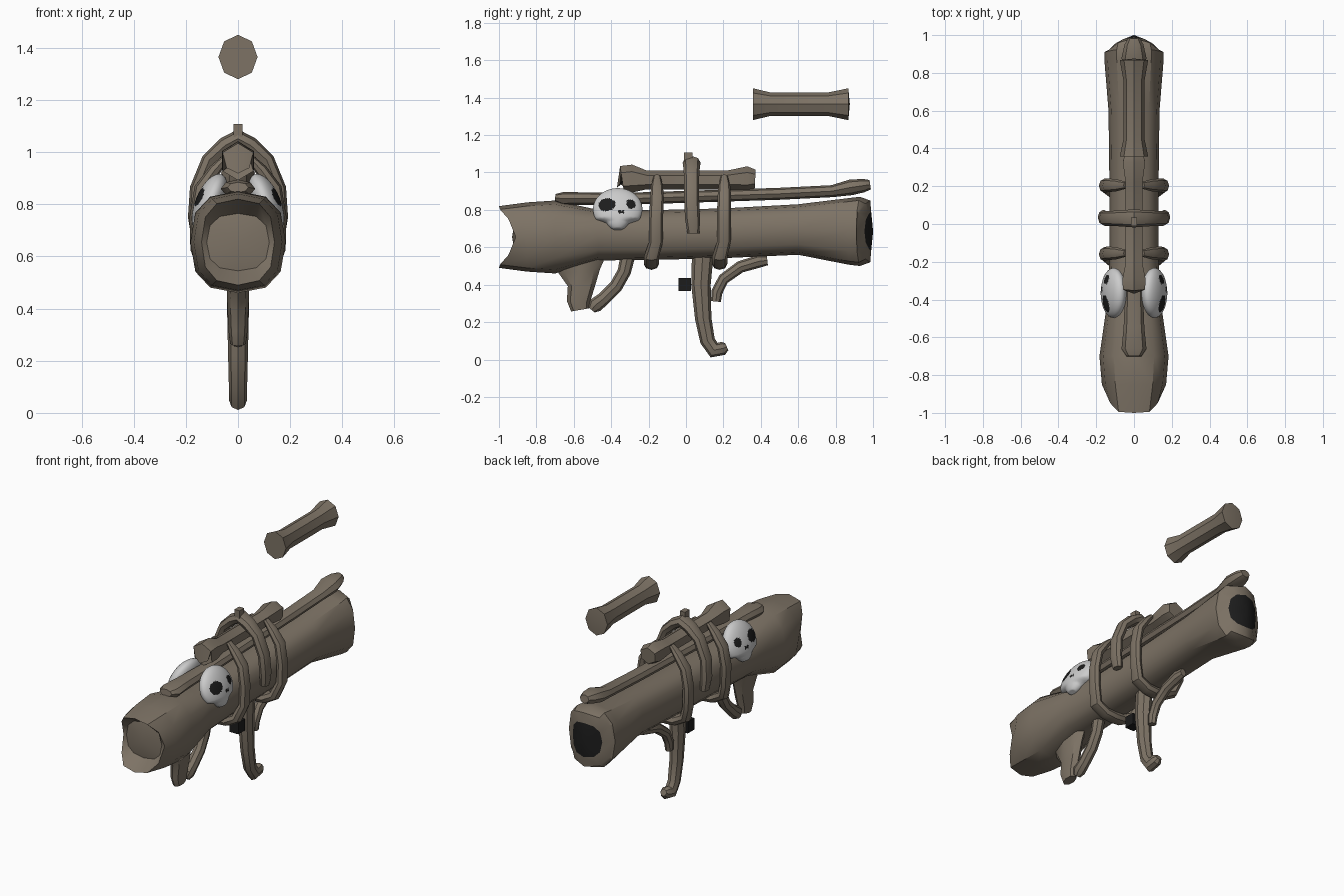
import bpy, bmesh
from math import sin, cos, pi, radians
from mathutils import Vector, Matrix

if "Cube" in bpy.data.objects:
    bpy.data.objects.remove(bpy.data.objects["Cube"])


def material(name, rgb):
    m = bpy.data.materials.new(name)
    m.use_nodes = True
    m.diffuse_color = (*rgb, 1)
    m.node_tree.nodes["Principled BSDF"].inputs["Base Color"].default_value = (*rgb, 1)
    return m


BONE = material("aged bone brown", (0.205, 0.17, 0.13))
DARK = material("hollow black", (0.012, 0.012, 0.012))
PALE = material("pale skull grey", (0.6, 0.6, 0.6))
X, Y = Vector((1, 0, 0)), Vector((0, 1, 0))


def finish(name, bm, mats, angle=35):
    bmesh.ops.recalc_face_normals(bm, faces=bm.faces)
    me = bpy.data.meshes.new(name)
    bm.to_mesh(me)
    bm.free()
    for m in mats:
        me.materials.append(m)
    ob = bpy.data.objects.new(name, me)
    bpy.context.collection.objects.link(ob)
    bpy.ops.object.select_all(action="DESELECT")
    ob.select_set(True)
    bpy.context.view_layer.objects.active = ob
    bpy.ops.object.shade_smooth_by_angle(angle=radians(angle))
    return ob


def loft(name, rings, dark_caps=(0, 0), bulge=(0, 0), angle=35):
    """Skin a list of point rings; caps are fans whose centre is pushed out by bulge."""
    bm = bmesh.new()
    loops = [[bm.verts.new(p) for p in ring] for ring in rings]
    n = len(loops[0])
    for a, b in zip(loops, loops[1:]):
        for i in range(n):
            j = (i + 1) % n
            bm.faces.new((a[i], a[j], b[j], b[i]))
    for k, (ring, near) in enumerate(((loops[0], loops[1]), (loops[-1], loops[-2]))):
        mid = sum((v.co for v in ring), Vector()) / n
        out = mid - sum((v.co for v in near), Vector()) / n
        if out.length > 0:
            out.normalize()
        hub = bm.verts.new(mid + out * bulge[k])
        for i in range(n):
            f = bm.faces.new((ring[i], ring[(i + 1) % n], hub))
            f.material_index = dark_caps[k]
    return finish(name, bm, [BONE, DARK], angle)


def tube(name, pts, ref=X, sides=8, **kw):
    """Swept bone: each point is (position, radius along ref, radius across ref)."""
    rings = []
    for i, (p, ra, rb) in enumerate(pts):
        t = Vector(pts[min(i + 1, len(pts) - 1)][0]) - Vector(pts[max(i - 1, 0)][0])
        side = t.cross(ref).normalized()
        angs = [pi / 2 + 2 * pi * k / sides for k in range(sides)]
        rings.append([Vector(p) + ref * ra * cos(a) + side * rb * sin(a) for a in angs])
    return loft(name, rings, **kw)


def yz_tube(name, pts, **kw):
    return tube(name, [((0, y, z), ra, rb) for y, z, ra, rb in pts], **kw)


# Main barrel: boxy rounded sections, scooped front end and bowed rear end
def sgn_pow(v, e):
    return (1 if v > 0 else -1) * abs(v) ** e


def section(y, zc, rx, rz, scoop=0.0, bow=0.0, n=12):
    ring = []
    for k in range(n):
        a = pi / 2 + 2 * pi * k / n
        x, z = rx * sgn_pow(cos(a), 0.78), rz * sgn_pow(sin(a), 0.78)
        ring.append(Vector((x, y + scoop * cos(a) ** 4 - bow * x * x, zc + z)))
    return ring


loft("barrel", [
    section(-0.91, 0.655, 0.12, 0.11),
    section(-1.0, 0.655, 0.14, 0.165, scoop=0.09),
    section(-0.85, 0.655, 0.17, 0.185),
    section(-0.70, 0.655, 0.183, 0.195),
    section(-0.47, 0.665, 0.15, 0.135),
    section(-0.20, 0.665, 0.13, 0.133),
    section(0.20, 0.675, 0.13, 0.133),
    section(0.60, 0.695, 0.135, 0.135),
    section(0.87, 0.685, 0.157, 0.178),
    section(0.93, 0.685, 0.157, 0.185, bow=0.8),
    section(0.985, 0.685, 0.145, 0.165, bow=3.6),
    section(0.99, 0.685, 0.10, 0.105, bow=3.6),
], dark_caps=(0, 1), bulge=(-0.02, 0.03))

# Long bone lying on the barrel
yz_tube("top_long_bone", [
    (-0.70, 0.865, 0.04, 0.02), (-0.66, 0.86, 0.066, 0.035), (-0.55, 0.86, 0.055, 0.034),
    (-0.30, 0.86, 0.045, 0.032), (0.50, 0.886, 0.045, 0.032), (0.78, 0.90, 0.047, 0.032),
    (0.88, 0.92, 0.066, 0.042), (0.95, 0.93, 0.05, 0.036), (0.985, 0.935, 0.03, 0.025)])

# Hollow sighting bone
yz_tube("scope_bone", [
    (-0.338, 0.96, 0.05, 0.052), (-0.342, 0.963, 0.068, 0.072), (-0.29, 0.967, 0.07, 0.075),
    (-0.21, 0.96, 0.052, 0.05), (0.22, 0.96, 0.052, 0.05), (0.33, 0.967, 0.068, 0.066),
    (0.37, 0.965, 0.055, 0.05)], sides=6, dark_caps=(1, 0), bulge=(0.012, 0.0))

# Floating bone above
yz_tube("floating_bone", [
    (0.358, 1.365, 0.075, 0.085), (0.45, 1.365, 0.056, 0.063),
    (0.76, 1.365, 0.056, 0.063), (0.868, 1.365, 0.075, 0.085)], bulge=(0.0, 0.008))


# Ribs: one half described from tip to middle, mirrored across x
def rib(name, half, r_y, r_out):
    pts = []
    for x, y, z, s in half:
        pts.append(((x, y, z), r_y * s, r_out * s))
    pts += [((-p[0], p[1], p[2]), a, b) for (p, a, b) in pts[-2::-1]]
    tube(name, pts, ref=Y)


for name, top_y, low_y in (("front_rib", -0.155, -0.185), ("rear_rib", 0.205, 0.18)):
    mid = (top_y + low_y) / 2 + 0.01
    rib(name, [(0.045, top_y, 0.98, 0.5), (0.09, top_y, 0.93, 0.85), (0.14, top_y, 0.86, 1),
               (0.158, mid, 0.75, 1), (0.155, mid, 0.63, 1), (0.125, low_y, 0.55, 1.1),
               (0.06, low_y, 0.515, 1.1), (0, low_y, 0.51, 1.1)], 0.037, 0.028)
rib("arch_rib", [(0.155, 0.04, 0.675, 0.8), (0.162, 0.035, 0.75, 1), (0.155, 0.03, 0.86, 1),
                 (0.11, 0.03, 0.97, 1), (0.05, 0.03, 1.025, 1.1), (0, 0.03, 1.052, 1.2)],
    0.04, 0.03)


def box(name, size, loc, mat):
    bm = bmesh.new()
    bmesh.ops.create_cube(bm, size=1, matrix=Matrix.Translation(loc) @ Matrix.Diagonal((*size, 1)))
    finish(name, bm, [mat])


box("arch_nub", (0.034, 0.045, 0.05), (0, 0.012, 1.083), BONE)
box("trigger_block", (0.06, 0.065, 0.07), (0, -0.007, 0.4), DARK)

# Handles under the barrel
yz_tube("rear_grip", [
    (-0.575, 0.54, 0.045, 0.145), (-0.57, 0.47, 0.043, 0.11), (-0.56, 0.39, 0.04, 0.072),
    (-0.575, 0.31, 0.036, 0.062), (-0.567, 0.265, 0.03, 0.048)])
yz_tube("grip_guard", [
    (-0.31, 0.56, 0.035, 0.04), (-0.33, 0.47, 0.033, 0.036), (-0.375, 0.39, 0.033, 0.036),
    (-0.44, 0.325, 0.033, 0.036), (-0.485, 0.29, 0.035, 0.04), (-0.505, 0.265, 0.02, 0.022)])
yz_tube("fore_grip", [
    (0.09, 0.57, 0.042, 0.058), (0.08, 0.40, 0.042, 0.052), (0.092, 0.22, 0.038, 0.044),
    (0.115, 0.10, 0.035, 0.04), (0.15, 0.05, 0.035, 0.043), (0.20, 0.06, 0.033, 0.036),
    (0.218, 0.068, 0.02, 0.02)])
yz_tube("fore_grip_spur", [
    (0.435, 0.53, 0.02, 0.026), (0.39, 0.525, 0.03, 0.034), (0.29, 0.495, 0.03, 0.032),
    (0.20, 0.43, 0.028, 0.03), (0.165, 0.36, 0.026, 0.03), (0.16, 0.31, 0.022, 0.026)])

# Skulls on both sides: squashed ball, narrowed jaw, sockets coloured by position
SOCKETS = [(-0.058, 0.008, 0.045, 0.037), (0.07, 0.012, 0.025, 0.027),
           (0.012, -0.035, 0.011, 0.012), (0.028, -0.035, 0.008, 0.011)]
for name, side in (("left_skull", 1), ("right_skull", -1)):
    bm = bmesh.new()
    bmesh.ops.create_icosphere(bm, subdivisions=5, radius=1)
    for v in bm.verts:
        u, y, z = v.co
        jaw = min(max((-0.5 - z) / 0.15, 0), 1)
        v.co = (u * 0.056, y * 0.132 * (1 - 0.4 * jaw), max(z, -0.95) * 0.12)
    for f in bm.faces:
        c = f.calc_center_median()
        hit = any(((c.y - y) / a) ** 2 + ((c.z - z) / b) ** 2 < 1 for y, z, a, b in SOCKETS)
        f.material_index = 1 if hit and c.x > 0 else 0
    bm.transform(Matrix.Translation((0.108, -0.365, 0.803)) @ Matrix.Rotation(radians(-22), 4, "Y"))
    bm.transform(Matrix.Diagonal((side, 1, 1, 1)))
    finish(name, bm, [PALE, DARK], 60)
